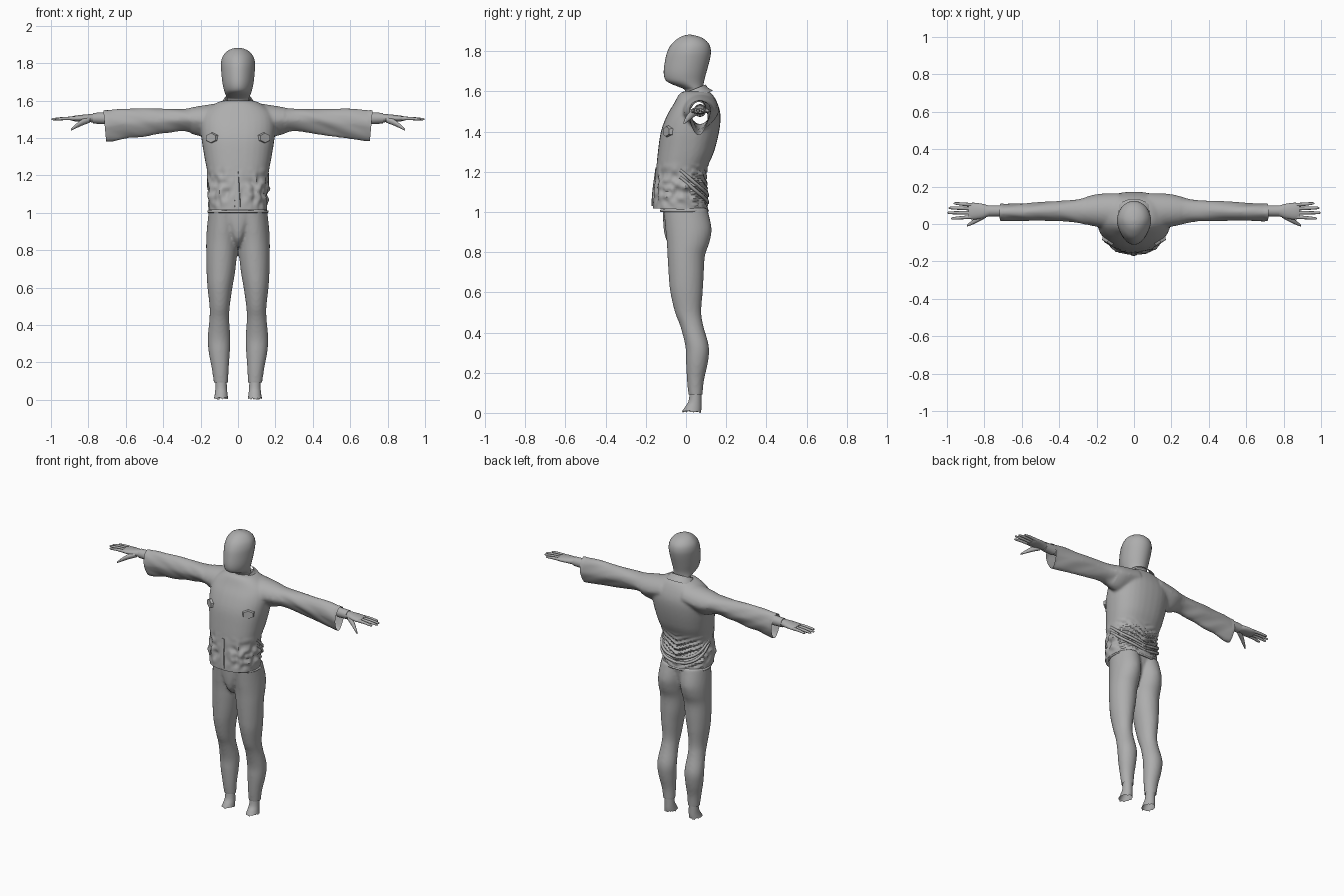
import bpy, bmesh, math, random
from mathutils import Vector, noise

random.seed(3)
if "Cube" in bpy.data.objects:
    bpy.data.objects.remove(bpy.data.objects["Cube"])

grey = bpy.data.materials.new("plain_grey")
grey.use_nodes = True
grey.diffuse_color = (0.42, 0.42, 0.42, 1)
grey.node_tree.nodes["Principled BSDF"].inputs["Base Color"].default_value = grey.diffuse_color


def densify(rings, steps=4):
    """Smooth the list of rings with a Catmull-Rom spline."""
    out = []
    for i in range(len(rings) - 1):
        p = [rings[max(i - 1, 0)], rings[i], rings[i + 1], rings[min(i + 2, len(rings) - 1)]]
        for k in range(steps):
            t = k / steps
            out.append([b + t / 2 * (c - a + t * (2 * a - 5 * b + 4 * c - d + t * (3 * (b - c) + d - a)))
                        for a, b, c, d in zip(*p)])
    return out + [list(rings[-1])]


def loft(bm, rings, axis="z", side=1, n=32, power=1.0, pinch=0.0, caps=True):
    """Rings are (position, min a, max a, min b, max b); pinch narrows the -b side."""
    loops = []
    for t, a0, a1, b0, b1 in densify(rings):
        loop = []
        for k in range(n):
            c, s = math.cos(math.tau * k / n), math.sin(math.tau * k / n)
            c = math.copysign(abs(c) ** power, c) * (1 - pinch * max(0, -s))
            s = math.copysign(abs(s) ** power, s)
            a, b = (a0 + a1 + (a1 - a0) * c) / 2, (b0 + b1 + (b1 - b0) * s) / 2
            loop.append(bm.verts.new((side * a, b, t) if axis == "z" else (side * t, a, b)))
        loops.append(loop)
    for lo, hi in zip(loops, loops[1:]):
        for k in range(n):
            j = (k + 1) % n
            bm.faces.new((lo[k], lo[j], hi[j], hi[k]))
    if caps:
        bm.faces.new(loops[0][::-1])
        bm.faces.new(loops[-1])
    return loops


def mirror_rings(rings):
    return [(z, -w, w, y0, y1) for z, w, y0, y1 in rings]


def finish(name, bm, angle=40):
    bmesh.ops.recalc_face_normals(bm, faces=bm.faces)
    mesh = bpy.data.meshes.new(name)
    bm.to_mesh(mesh)
    bm.free()
    ob = bpy.data.objects.new(name, mesh)
    bpy.context.collection.objects.link(ob)
    mesh.materials.append(grey)
    bpy.ops.object.select_all(action="DESELECT")
    ob.select_set(True)
    bpy.context.view_layer.objects.active = ob
    bpy.ops.object.shade_smooth_by_angle(angle=math.radians(angle))
    return ob


def fuse(bm, smooth):
    """Merge overlapping volumes into one soft skin."""
    ob = finish("fuse_helper", bm)
    mod = ob.modifiers.new("skin", "REMESH")
    mod.mode, mod.voxel_size = "VOXEL", 0.009
    mod = ob.modifiers.new("soften", "SMOOTH")
    mod.factor, mod.iterations = 0.5, smooth
    mesh = bpy.data.meshes.new_from_object(ob.evaluated_get(bpy.context.evaluated_depsgraph_get()))
    bpy.data.objects.remove(ob)
    out = bmesh.new()
    out.from_mesh(mesh)
    bpy.data.meshes.remove(mesh)
    return out


def cut(bm, co, normal):
    bmesh.ops.bisect_plane(bm, geom=bm.verts[:] + bm.edges[:] + bm.faces[:],
                           plane_co=co, plane_no=normal, clear_outer=True)


# Jacket: torso and wide hanging sleeves
bm = bmesh.new()
loft(bm, mirror_rings([
    (0.97, .157, -.165, .115), (1.06, .158, -.163, .105), (1.2, .163, -.15, .102),
    (1.3, .18, -.14, .14), (1.4, .196, -.125, .165), (1.48, .2, -.095, .172),
    (1.54, .18, -.06, .157), (1.585, .12, -.035, .132), (1.6, .08, -.015, .11)]), power=0.85)
for s in (1, -1):
    loft(bm, [(.08, -.03, .165, 1.43, 1.59), (.2, -.015, .16, 1.41, 1.572),
              (.3, .005, .135, 1.435, 1.557), (.45, .018, .122, 1.415, 1.558),
              (.6, .018, .113, 1.393, 1.557), (.75, .014, .11, 1.374, 1.546)],
         axis="x", side=s, pinch=0.35)
bm = fuse(bm, 5)
bm.normal_update()
for v in bm.verts:
    x, y, z = v.co
    waist = max(0, 1 - abs(z - 1.12) / 0.13)
    flank = min(1, abs(x) / 0.13) if abs(x) < 0.22 else 0
    amount = 0.022 * waist * flank * noise.noise(v.co * 28)
    if y > 0.03:      # V-shaped creases in the small of the back
        amount += 0.01 * waist * math.sin((z - 0.45 * abs(x)) * 190)
    elif abs(x) < 0.1:  # crumpled front hem
        amount += 0.012 * waist * noise.noise(Vector((x * 30, 1, z * 14)))
    if 0.25 < abs(x) < 0.7:  # diagonal sleeve folds
        amount += 0.006 * noise.noise(Vector((x * 9 + z * 16, y * 9, z * 9)))
    v.co += v.normal * amount
for s in (1, -1):
    cut(bm, (s * .712, 0, 1.46), (s, 0, -0.09))
cut(bm, (0, 0, 1.012), (0, -0.03, -1))
jacket = finish("jacket", bm, 35)
bpy.context.view_layer.update()

# Six-sided chest patches
for s, label in ((1, "left"), (-1, "right")):
    hit, loc, normal, _ = jacket.ray_cast((s * .14, -.5, 1.4), (0, 1, 0))
    bm = bmesh.new()
    bmesh.ops.create_cone(bm, cap_ends=True, segments=6, radius1=.043, radius2=.034, depth=.02)
    bmesh.ops.scale(bm, verts=bm.verts, vec=(1, .75, 1))
    turn = Vector((s * .5, -.85, .05)).to_track_quat("Z", "Y").to_matrix()
    bmesh.ops.rotate(bm, verts=bm.verts, matrix=turn)
    bmesh.ops.translate(bm, verts=bm.verts, vec=loc)
    finish(label + "_chest_patch", bm, 20)

# Front placket fold
bm = bmesh.new()
loft(bm, [(1.03, -.022, .018, -.172, -.14), (1.1, -.02, .012, -.168, -.14),
          (1.22, -.018, .004, -.152, -.138)], n=8)
finish("front_fold", bm)

# Collar standing around the neck, higher at the back
bm = bmesh.new()
loft(bm, mirror_rings([(1.57, .105, -.04, .135), (1.592, .086, -.022, .112),
                       (1.615, .072, -.012, .097)]), caps=False)
for v in bm.verts:
    v.co.z += 0.4 * (v.co.y - 0.05)
finish("collar", bm)


def cord(name, points, radius, cyclic=False):
    curve = bpy.data.curves.new(name, "CURVE")
    curve.dimensions, curve.bevel_depth, curve.bevel_resolution = "3D", radius, 2
    curve.resolution_u = 6
    spline = curve.splines.new("BEZIER")
    spline.bezier_points.add(len(points) - 1)
    for bp, co in zip(spline.bezier_points, points):
        bp.co = co
        bp.handle_left_type = bp.handle_right_type = "AUTO"
    spline.use_cyclic_u = cyclic
    curve.materials.append(grey)
    bpy.context.collection.objects.link(bpy.data.objects.new(name, curve))


# Slanting folds from flanks to back, and hem roll
for s, label in ((1, "left"), (-1, "right")):
    for k in range(2):
        d = 0.035 * k
        cord(f"{label}_back_fold_{k + 1}", [(s * .158, -.03, 1.21 - d), (s * .145, .05, 1.14 - d),
             (s * .09, .097, 1.1 - d), (0, .106, 1.08 - d)], .009)
cord("hem_roll", [(.157 * math.copysign(abs(math.cos(a)) ** .85, math.cos(a)),
                   -.008 + .115 * math.sin(a), 1.006)
                  for a in (math.tau * k / 16 for k in range(16))], .007, True)

# Trousers: two legs, hips and front panel
leg = [(1.02, -.01, .155, -.112, .105), (.92, -.005, .166, -.103, .127), (.85, 0, .17, -.096, .117),
       (.78, .005, .17, -.092, .094), (.68, .016, .168, -.086, .088), (.6, .03, .163, -.078, .083),
       (.5, .044, .152, -.055, .076), (.43, .047, .153, -.028, .087), (.33, .041, .162, -.003, .114),
       (.25, .044, .156, 0, .109), (.16, .05, .139, .005, .089), (.08, .054, .128, .013, .082)]
bm = bmesh.new()
for s in (1, -1):
    loft(bm, leg, side=s)
loft(bm, mirror_rings([(.82, .012, -.06, .03), (.86, .035, -.098, .06), (.92, .065, -.112, .08),
                       (1.02, .13, -.115, .1)]), power=0.9)
bm = fuse(bm, 4)
cut(bm, (0, 0, .092), (0, 0, -1))
finish("trousers", bm)

# Feet with ragged lower edge
for s, label in ((1, "left"), (-1, "right")):
    bm = bmesh.new()
    loops = loft(bm, [(.12, .062, .121, .02, .077), (.06, .059, .121, .013, .077),
                      (.03, .056, .124, -.005, .077), (.006, .053, .129, -.02, .075)], side=s, caps=False)
    for v in loops[-1]:
        v.co.z = random.uniform(0, .012)
    finish(label + "_foot", bm)

# Head and neck
bm = bmesh.new()
loft(bm, mirror_rings([
    (1.56, .058, 0, .095), (1.605, .058, -.005, .088), (1.622, .063, -.035, .086),
    (1.64, .07, -.08, .088), (1.66, .076, -.104, .092), (1.7, .084, -.111, .103),
    (1.76, .09, -.103, .119), (1.8, .091, -.092, .124), (1.835, .082, -.072, .115),
    (1.862, .06, -.042, .088), (1.876, .034, -.016, .054), (1.882, .008, .01, .025)]), pinch=0.15)
finish("head", bm, 60)

# Hands: palm, four fingers, thumb; plus wrist cuffs
fingers = [(.038, .03, .978), (.06, .06, .998), (.082, .086, .992), (.102, .11, .965)]
for s, label in ((1, "left"), (-1, "right")):
    bm = bmesh.new()
    loft(bm, [(.66, .044, .096, 1.478, 1.532), (.76, .044, .096, 1.482, 1.53),
              (.81, .03, .108, 1.486, 1.526), (.86, .024, .114, 1.487, 1.521),
              (.885, .03, .109, 1.492, 1.516)], axis="x", side=s, n=20)
    for y, tip_y, tip in fingers:
        loft(bm, [(.86, y - .01, y + .01, 1.493, 1.515),
                  ((.86 + tip) / 2, (y + tip_y) / 2 - .009, (y + tip_y) / 2 + .009, 1.495, 1.513),
                  (tip - .012, tip_y - .007, tip_y + .007, 1.494, 1.507),
                  (tip, tip_y - .002, tip_y + .002, 1.498, 1.502)], axis="x", side=s, n=10)
    loft(bm, [(.79, .034, .066, 1.482, 1.515), (.835, .01, .042, 1.465, 1.5),
              (.87, -.006, .016, 1.449, 1.472), (.893, -.014, -.004, 1.438, 1.448)],
         axis="x", side=s, n=10)
    finish(label + "_hand", bm, 60)
    bm = bmesh.new()
    loft(bm, [(.705, .04, .1, 1.473, 1.537), (.775, .04, .1, 1.477, 1.534)], axis="x", side=s, n=20)
    finish(label + "_wrist_cuff", bm)
